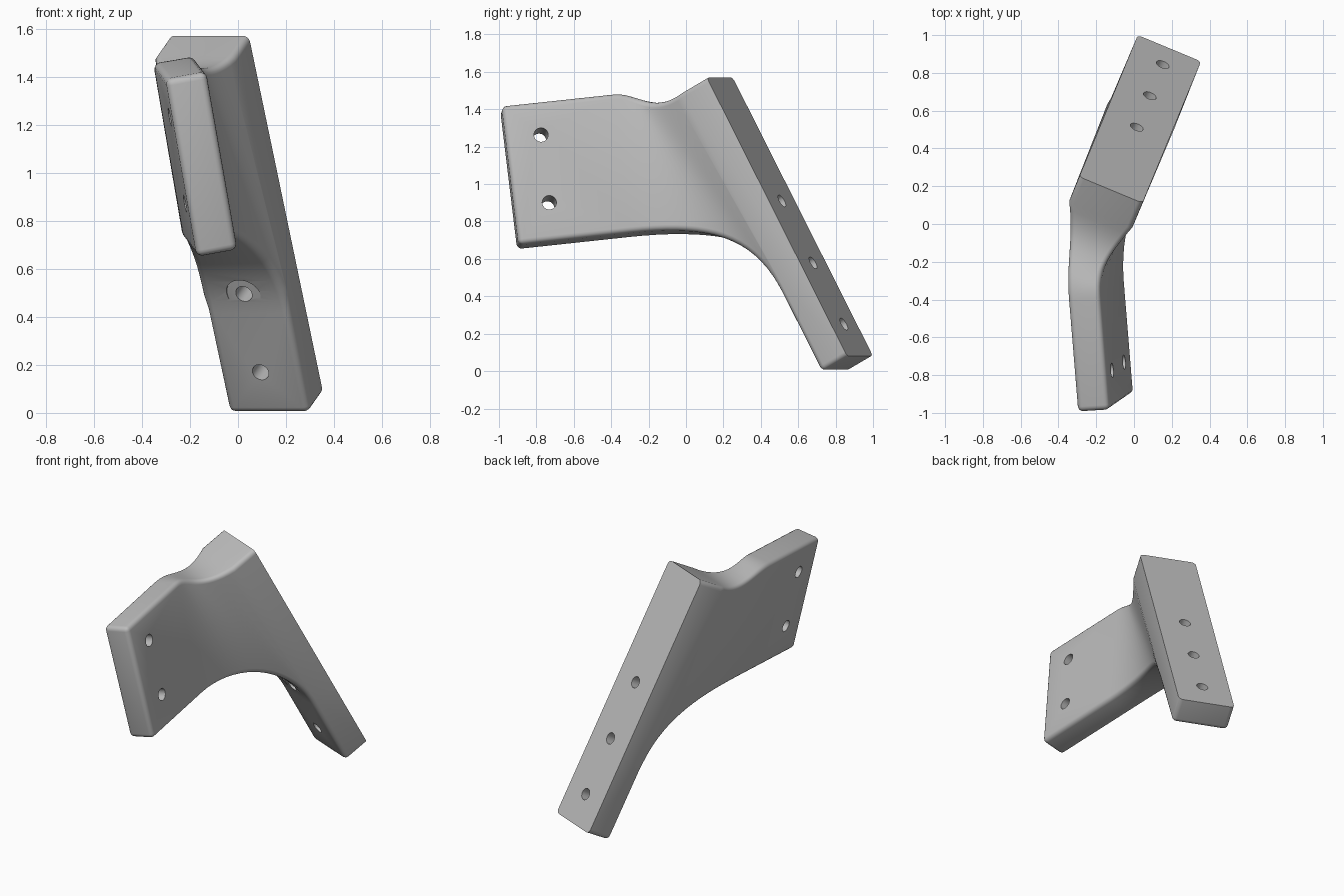
import bpy, bmesh
from mathutils import Vector as V

cube = bpy.data.objects.get("Cube")
if cube:
    bpy.data.objects.remove(cube)

grey = bpy.data.materials.new("plain_grey")
grey.use_nodes = True
grey.diffuse_color = (0.5, 0.5, 0.5, 1)
grey.node_tree.nodes["Principled BSDF"].inputs["Base Color"].default_value = (0.5, 0.5, 0.5, 1)

# Slanted mounting plate: width, length and thickness vectors
back_left = V((-0.29, 0.25, 1.57))
length = V((0.31, 0.75, -1.49))
width = V((0.335, -0.139, 0))
thick = length.cross(width).normalized() * 0.172
if thick.y > 0:
    thick = -thick
MEET = 0.72  # where the arm's lower fillet runs out on the plate


def plate(side, along, depth):
    return back_left + width * side + length * along + thick * depth


# Arm blade: forward, downward and sideways directions
down = V((0.172, 0.119, -0.978)).normalized()
fwd = V((0.082, -0.99, -0.112))
fwd = (fwd - down * fwd.dot(down)).normalized()
across = fwd.cross(down).normalized()
tip = V((-0.30, -0.995, 1.388))
BLADE_W, BLADE_H, STRAIGHT = 0.172, 0.757, 0.6


def blade(side, drop, back):
    return tip + across * (BLADE_W * side) + down * drop - fwd * back


def rail(side, drop, along, k0, k1, arrive, steps=18):
    """Corner line of the arm: straight, then curving onto the plate."""
    p0, p3 = blade(side, drop, STRAIGHT), plate(side, along, 1)
    p1, p2 = p0 - fwd * k0, p3 - arrive.normalized() * k1
    pts = [blade(side, drop, 0)]
    for i in range(steps + 1):
        t = i / steps
        u = 1 - t
        pts.append(p0 * u**3 + p1 * (3 * u * u * t) + p2 * (3 * u * t * t) + p3 * t**3)
    return pts


rails = [
    rail(0, 0, 0, 0.20, 0.25, V((-0.1, 0.87, 0.48))),
    rail(1, 0, 0, 0.13, 0.25, V((0.55, 0.65, 0.48))),
    rail(1, BLADE_H, MEET, 0.42, 0.35, length),
    rail(0, BLADE_H, MEET, 0.46, 0.35, length),
]

bm = bmesh.new()
R = [[bm.verts.new(p) for p in r] for r in rails]
rounded = []


def face(*vs):
    bm.faces.new(vs)


# Arm skin and end cap
face(*[r[0] for r in R])
for i in range(len(R[0]) - 1):
    for k in range(4):
        a, b = R[k], R[(k + 1) % 4]
        face(a[i], b[i], b[i + 1], a[i + 1])
        rounded.append((a[i], a[i + 1]))
rounded += [(R[k][0], R[(k + 1) % 4][0]) for k in range(4)]

# Plate skin around the arm root
tl, tr, mr, ml = [r[-1] for r in R]
fl, fr = [bm.verts.new(plate(s, 1, 1)) for s in (0, 1)]
btl, btr = [bm.verts.new(plate(s, 0, 0)) for s in (0, 1)]
bml, bmr = [bm.verts.new(plate(s, MEET, 0)) for s in (0, 1)]
bbl, bbr = [bm.verts.new(plate(s, 1, 0)) for s in (0, 1)]
for f in [(ml, mr, fr, fl), (tl, tr, btr, btl), (fl, fr, bbr, bbl),
          (btl, btr, bmr, bml), (bml, bmr, bbr, bbl),
          (tr, mr, bmr, btr), (mr, fr, bbr, bmr),
          (tl, ml, bml, btl), (ml, fl, bbl, bml)]:
    face(*f)
rounded += [(tl, btl), (tr, btr), (ml, fl), (mr, fr), (fl, fr), (fl, bbl), (fr, bbr)]

bmesh.ops.recalc_face_normals(bm, faces=bm.faces)
edges = [bm.edges.get(pair) for pair in rounded]
bmesh.ops.bevel(bm, geom=edges, offset=0.028, segments=4, profile=0.5, affect='EDGES')
bmesh.ops.recalc_face_normals(bm, faces=bm.faces)

mesh = bpy.data.meshes.new("angled_bracket")
bm.to_mesh(mesh)
bm.free()
mesh.materials.append(grey)
bracket = bpy.data.objects.new("angled_bracket", mesh)
bpy.context.collection.objects.link(bracket)


def drill(start, end, radius):
    """Cut a round hole between two points."""
    axis = end - start
    bpy.ops.mesh.primitive_cylinder_add(vertices=32, radius=radius, depth=axis.length,
                                        location=(start + end) / 2,
                                        rotation=axis.to_track_quat('Z', 'Y').to_euler())
    cutter = bpy.context.object
    cutter.name = "hole_cutter"
    cutter.hide_render = True
    cutter.data.materials.append(grey)
    bpy.ops.object.select_all(action='DESELECT')
    bracket.select_set(True)
    bpy.context.view_layer.objects.active = bracket
    mod = bracket.modifiers.new("hole", 'BOOLEAN')
    mod.operation = 'DIFFERENCE'
    mod.solver = 'EXACT'
    mod.object = cutter
    bpy.ops.object.modifier_apply(modifier=mod.name)
    bpy.data.objects.remove(cutter)


# Plate screw holes; the upper one is blind, the middle one has a recess
for along, depth in ((0.885, 1.5), (0.665, 1.9), (0.443, 1.0)):
    drill(plate(0.5, along, -0.3), plate(0.5, along, depth), 0.036)
drill(plate(0.5, 0.665, 1.02), plate(0.5, 0.665, 2.6), 0.075)

# Arm screw holes
for drop in (0.18, 0.55):
    drill(blade(-0.4, drop, 0.19), blade(1.4, drop, 0.19), 0.038)

bpy.ops.object.shade_smooth_by_angle(angle=0.6)
